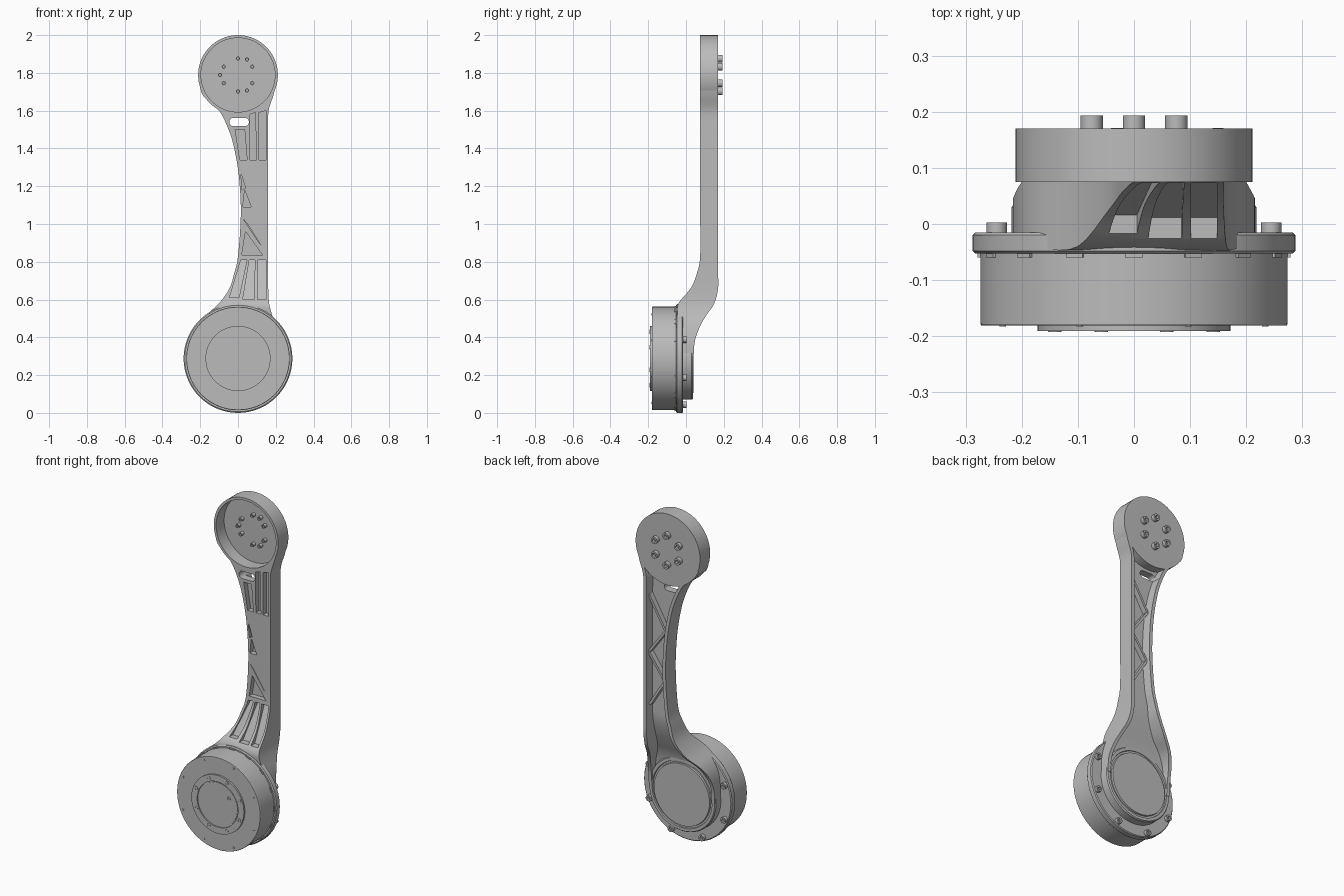
import bpy, bmesh, math
from mathutils import Vector

if "Cube" in bpy.data.objects:
    bpy.data.objects.remove(bpy.data.objects["Cube"])

grey = bpy.data.materials.new("machined_grey")
grey.use_nodes = True
grey.diffuse_color = (0.5, 0.5, 0.5, 1)
grey.node_tree.nodes["Principled BSDF"].inputs["Base Color"].default_value = grey.diffuse_color

BASE_Z, HEAD_Z = 0.288, 1.789


def finish(name, bm, location=(0, 0, 0)):
    bmesh.ops.remove_doubles(bm, verts=bm.verts, dist=0.0001)
    bmesh.ops.recalc_face_normals(bm, faces=bm.faces)
    mesh = bpy.data.meshes.new(name)
    bm.to_mesh(mesh)
    bm.free()
    mesh.materials.append(grey)
    obj = bpy.data.objects.new(name, mesh)
    obj.location = location
    bpy.context.collection.objects.link(obj)
    return obj


def select(obj):
    bpy.ops.object.select_all(action='DESELECT')
    obj.select_set(True)
    bpy.context.view_layer.objects.active = obj


def lathe(name, profile, x, z, steps=24):
    """Spin a (radius, y) profile about the y direction."""
    bm = bmesh.new()
    verts = [bm.verts.new((r, y, 0)) for r, y in profile]
    edges = [bm.edges.new(pair) for pair in zip(verts, verts[1:])]
    bmesh.ops.spin(bm, geom=verts + edges, cent=(0, 0, 0), axis=(0, 1, 0),
                   angle=math.tau, steps=steps, use_merge=False)
    return finish(name, bm, (x, 0, z))


def ring(count, radius, start):
    for i in range(count):
        a = math.radians(start) + i * math.tau / count
        yield radius * math.cos(a), radius * math.sin(a)


def bolt(name, x, z, r, seat, top):
    """Round bolt head with a socket recess facing away from its seat."""
    socket = seat + (top - seat) * 0.4
    lathe(name, [(0, seat), (r, seat), (r, top), (r * 0.5, top),
                 (r * 0.5, socket), (0, socket)], x, z)


def add_prism(bm, outline, y_near, y_far):
    """Prism with an (x, z) outline; y_far is a function of z."""
    near = [bm.verts.new((x, y_near, z)) for x, z in outline]
    far = [bm.verts.new((x, y_far(z), z)) for x, z in outline]
    bm.faces.new(near)
    bm.faces.new(far[::-1])
    for i in range(len(near)):
        j = (i + 1) % len(near)
        bm.faces.new((near[j], near[i], far[i], far[j]))


def cut(target, cutter):
    cutter.hide_render = True
    mod = target.modifiers.new("cut", 'BOOLEAN')
    mod.operation = 'DIFFERENCE'
    mod.solver = 'EXACT'
    mod.object = cutter
    select(target)
    bpy.ops.object.modifier_apply(modifier=mod.name)
    bpy.data.objects.remove(cutter)


# Arm: channel section lofted along z; rows are z, left, right, front, back, floor
ROWS = [Vector(r) for r in (
    (0.29, -0.215, 0.215, -0.03, 0.04, 0.02),
    (0.38, -0.215, 0.215, -0.03, 0.047, 0.02),
    (0.46, -0.2, 0.2, -0.04, 0.075, 0.03),
    (0.52, -0.165, 0.18, -0.045, 0.11, 0.045),
    (0.58, -0.1, 0.165, -0.04, 0.15, 0.07),
    (0.66, -0.045, 0.16, 0.025, 0.17, 0.1),
    (0.74, -0.02, 0.16, 0.058, 0.17, 0.118),
    (0.83, 0, 0.16, 0.075, 0.17, 0.12),
    (1.05, 0.015, 0.16, 0.075, 0.17, 0.12),
    (1.25, 0.005, 0.16, 0.075, 0.17, 0.12),
    (1.4, -0.02, 0.16, 0.075, 0.17, 0.12),
    (1.5, -0.05, 0.16, 0.075, 0.17, 0.12),
    (1.6, -0.1, 0.162, 0.075, 0.17, 0.12),
    (1.68, -0.185, 0.187, 0.075, 0.17, 0.12),
    (1.75, -0.204, 0.204, 0.075, 0.17, 0.12))]


def smooth_rows(rows, steps=4):
    """Catmull-Rom interpolation between the rows."""
    for i in range(len(rows) - 1):
        a, b, c, d = (rows[min(max(k, 0), len(rows) - 1)] for k in range(i - 1, i + 3))
        for s in range(steps):
            t = s / steps
            yield (b * 2 + (c - a) * t + (a * 2 - b * 5 + c * 4 - d) * t ** 2
                   + (b * 3 - a - c * 3 + d) * t ** 3) / 2
    yield rows[-1]


WALL = 0.02
bm = bmesh.new()
sections = []
for z, left, right, front, back, floor in smooth_rows(ROWS):
    points = [(left, front), (right, front), (right, back), (right - WALL, back),
              (right - WALL - 0.006, floor), (left + WALL + 0.006, floor),
              (left + WALL, back), (left, back)]
    sections.append([bm.verts.new((x, y, z)) for x, y in points])
for low, high in zip(sections, sections[1:]):
    for i in range(len(low)):
        j = (i + 1) % len(low)
        bm.faces.new((low[i], low[j], high[j], high[i]))
bm.faces.new(sections[0][::-1])
bm.faces.new(sections[-1])
arm = finish("arm", bm)

# Front pockets: slots near both ends and triangles along the middle
upper_slots = [
    [(-0.015, 1.5), (0.035, 1.5), (0.048, 1.34), (0.01, 1.34)],
    [(0.063, 1.58), (0.092, 1.59), (0.097, 1.34), (0.064, 1.34)],
    [(0.112, 1.59), (0.148, 1.6), (0.148, 1.34), (0.112, 1.34)]]
lower_slots = [
    [(0.015, 0.81), (0.047, 0.81), (0.005, 0.61), (-0.045, 0.61)],
    [(0.06, 0.81), (0.09, 0.81), (0.085, 0.6), (0.025, 0.6)],
    [(0.102, 0.81), (0.148, 0.81), (0.148, 0.6), (0.102, 0.6)]]
triangles = [
    [(0.02, 0.835), (0.13, 0.835), (0.04, 0.96)],
    [(0.025, 1.03), (0.05, 1.0), (0.14, 0.86)],
    [(0.025, 1.09), (0.07, 1.09), (0.035, 1.18)],
    [(0.015, 1.27), (0.022, 1.18), (0.04, 1.19)]]
bm = bmesh.new()
for outline in upper_slots + triangles:
    add_prism(bm, outline, -0.2, lambda z: 0.105)
for outline in lower_slots:
    add_prism(bm, outline, -0.2, lambda z: 0.108 + (z - 0.81) * 0.46)
cut(arm, finish("pocket_cutter", bm))

# Oval cable hole right through the arm
bm = bmesh.new()
oval = []
for i in range(24):
    a = math.tau * (i + 0.5) / 24
    shift = 0.03 if math.cos(a) > 0 else -0.03
    oval.append((0.006 + shift + 0.022 * math.cos(a), 1.54 + 0.022 * math.sin(a)))
add_prism(bm, oval, -0.2, lambda z: 0.3)
cut(arm, finish("oval_cutter", bm))

# Clear the arm out of the head cup
cut(arm, lathe("head_cutter", [(0, -0.1), (0.203, -0.1), (0.203, 0.3), (0, 0.3)],
               0, HEAD_Z, 64))

# Zigzag ribs inside the back channel
path = [(0.135, 0.83), (0.035, 0.99), (0.14, 1.14), (0.03, 1.29), (0.14, 1.48)]
bm = bmesh.new()
for start, end in zip(path, path[1:]):
    a, b = Vector(start), Vector(end)
    side = (b - a).orthogonal().normalized() * 0.007
    add_prism(bm, [a - side, b - side, b + side, a + side], 0.115, lambda z: 0.15)
finish("back_ribs", bm)

# Head: shallow cup open to the front
lathe("head_cup", [(0, 0.17), (0.211, 0.17), (0.211, 0.075), (0.196, 0.075),
                   (0.196, 0.15), (0, 0.15)], 0, HEAD_Z, 72)
for x, z in ring(6, 0.087, 30):
    bolt("head_back_bolt", x, HEAD_Z + z, 0.02, 0.168, 0.193)
    bolt("head_front_pin", x, HEAD_Z + z, 0.011, 0.152, 0.128)
for x, z in ring(3, 0.095, 60):
    bolt("head_dowel", x, HEAD_Z + z, 0.011, 0.152, 0.128)

# Motor: body, front cap, mounting flange and rear drum
lathe("motor_body", [(0, -0.05), (0.274, -0.05), (0.274, -0.178), (0.272, -0.181),
                     (0, -0.181)], 0, BASE_Z, 72)
lathe("motor_cap", [(0, -0.187), (0.128, -0.187), (0.128, -0.184), (0.134, -0.184),
                    (0.134, -0.191), (0.172, -0.191), (0.172, -0.175), (0, -0.175)],
      0, BASE_Z, 64)
lathe("flange", [(0, -0.053), (0.282, -0.053), (0.288, -0.048), (0.288, -0.02),
                 (0.283, -0.015), (0, -0.015)], 0, BASE_Z, 72)
lathe("rear_drum", [(0, 0.04), (0.182, 0.04), (0.184, 0.03), (0.194, 0.03),
                    (0.196, 0.037), (0.213, 0.037), (0.218, 0.03), (0.218, -0.02),
                    (0, -0.02)], 0, BASE_Z, 64)

# Fasteners around the motor
for x, z in ring(8, 0.153, 22.5):
    bolt("cap_screw", x, BASE_Z + z, 0.012, -0.188, -0.1925)
    if z < 0.2:
        bolt("flange_bolt", x * 1.73, BASE_Z + z * 1.73, 0.018, -0.016, 0.003)
for x, z in ring(8, 0.253, 22.5):
    bolt("face_screw", x, BASE_Z + z, 0.006, -0.18, -0.183)
bolt("centre_screw", 0.07, BASE_Z + 0.05, 0.011, -0.186, -0.19)

# Thin tabs where the flange meets the body
for x, z in ring(16, 0.272, 0):
    bm = bmesh.new()
    bmesh.ops.create_cube(bm, size=1)
    bmesh.ops.scale(bm, vec=(0.014, 0.012, 0.032), verts=bm.verts)
    finish("flange_tab", bm, (x, -0.054, BASE_Z + z)).rotation_euler.y = -math.atan2(z, x)

for obj in list(bpy.context.scene.objects):
    if obj.type == 'MESH' and grey.name in obj.data.materials:
        select(obj)
        bpy.ops.object.shade_smooth_by_angle(angle=math.radians(30))
